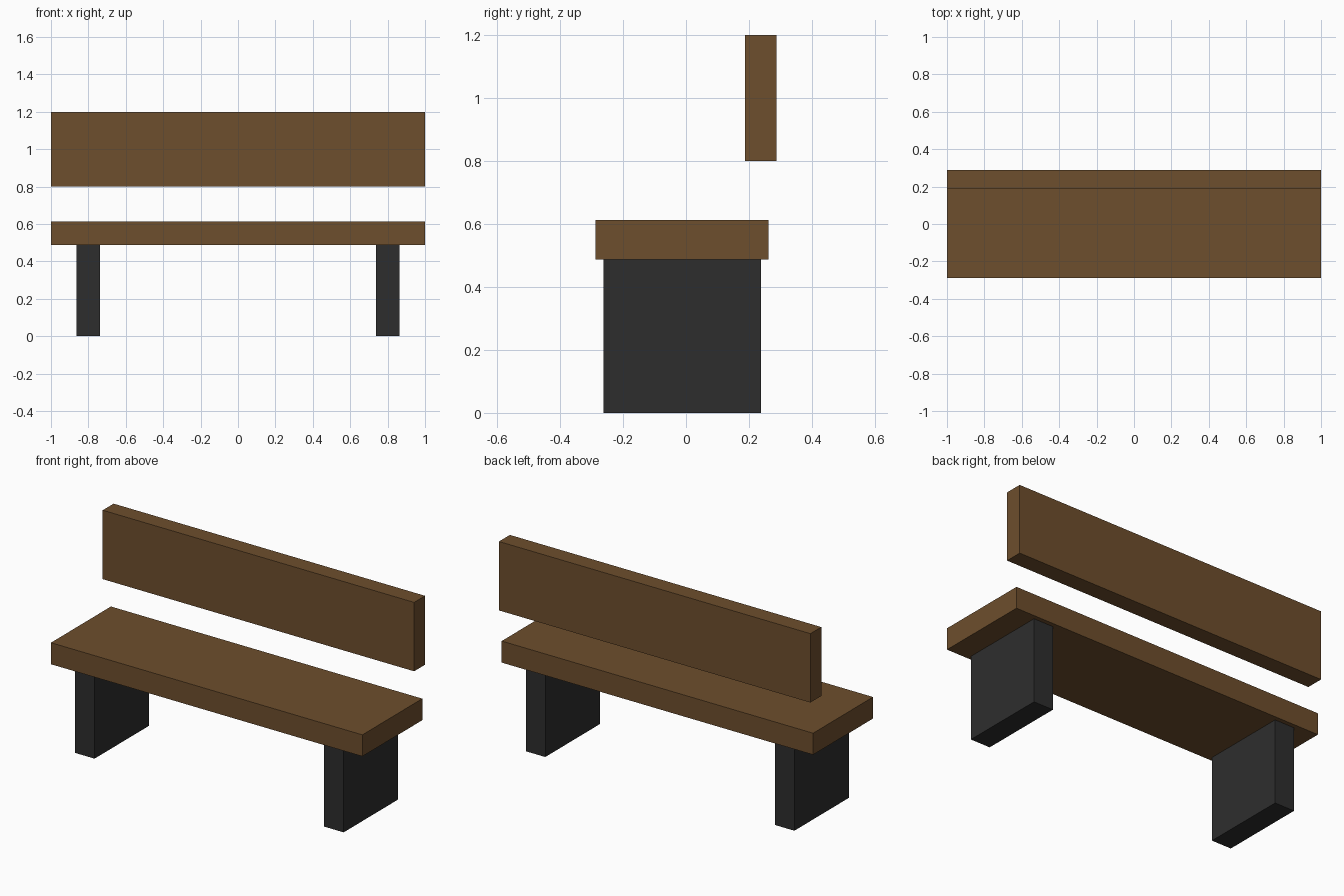
import bpy

default_cube = bpy.data.objects.get("Cube")
if default_cube:
    bpy.data.objects.remove(default_cube, do_unlink=True)


def make_material(name, colour):
    mat = bpy.data.materials.new(name)
    mat.use_nodes = True
    mat.diffuse_color = colour
    mat.node_tree.nodes["Principled BSDF"].inputs["Base Color"].default_value = colour
    return mat


def add_block(name, size, centre, mat):
    bpy.ops.mesh.primitive_cube_add(size=1, location=centre)
    block = bpy.context.object
    block.name = name
    block.scale = size
    bpy.ops.object.transform_apply(location=False, rotation=False, scale=True)
    block.data.materials.append(mat)
    return block


wood = make_material("brown wood", (0.155, 0.077, 0.026, 1))
metal = make_material("dark grey", (0.027, 0.027, 0.027, 1))

# Seat plank and floating backrest plank
add_block("seat", (2, 0.55, 0.125), (0, -0.0125, 0.55), wood)
add_block("backrest", (2, 0.1, 0.4), (0, 0.2375, 1.0), wood)

# Slab legs, tucked slightly into the seat
for side, x in (("left", 0.8), ("right", -0.8)):
    add_block(side + "_leg", (0.125, 0.5, 0.5), (x, -0.0125, 0.25), metal)
